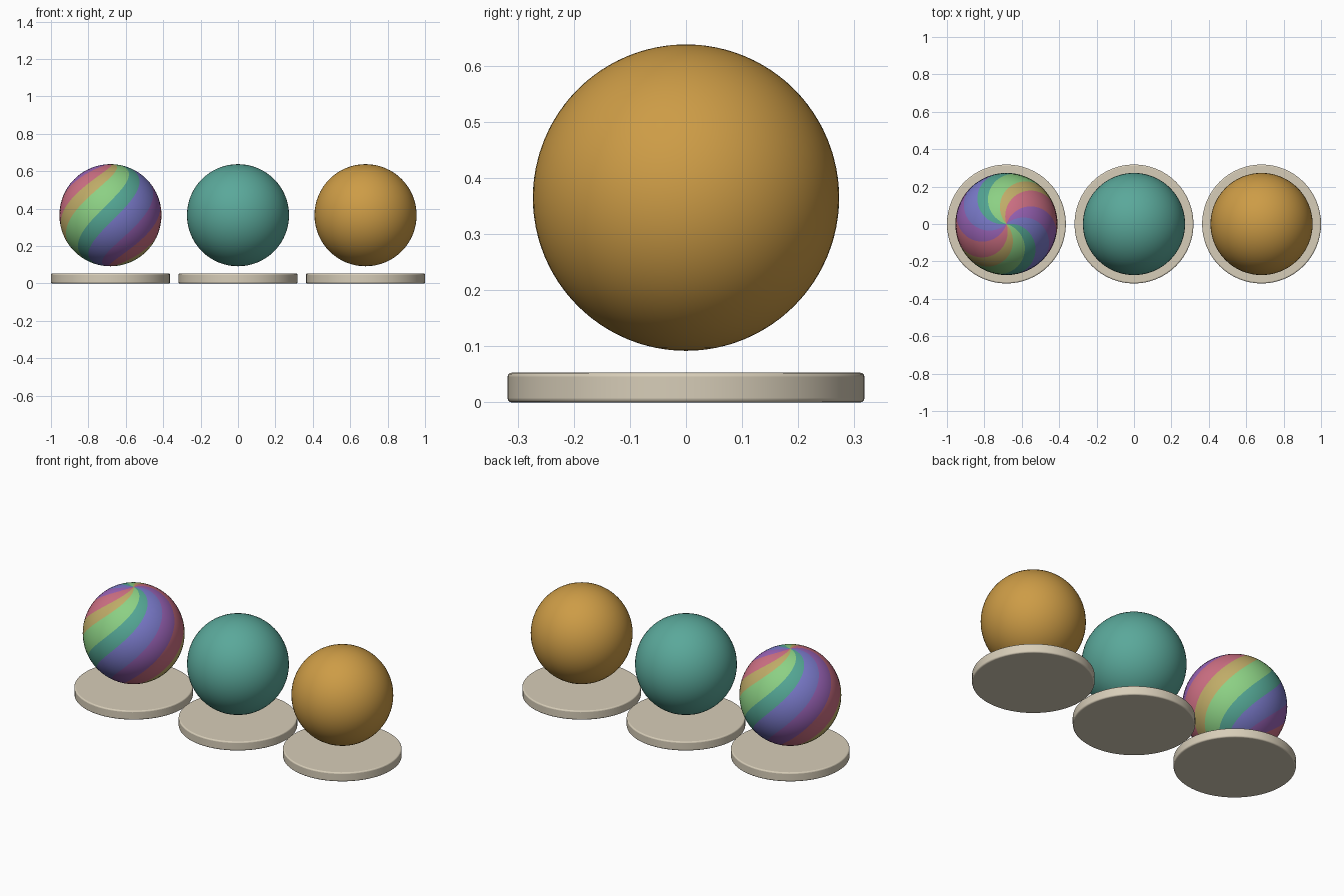
import bpy, bmesh, math

if "Cube" in bpy.data.objects:
    bpy.data.objects.remove(bpy.data.objects["Cube"])

R, ZC, STEP = 0.273, 0.365, 0.682      # ball radius, ball height, spacing
DISC_R, DISC_H = 0.318, 0.053


def material(name, rgb):
    m = bpy.data.materials.new(name)
    lin = [((c / 255 + 0.055) / 1.055) ** 2.4 for c in rgb]
    m.diffuse_color = (*lin, 1)
    m.use_nodes = True
    m.node_tree.nodes["Principled BSDF"].inputs["Base Color"].default_value = m.diffuse_color
    return m


stone = material("stone", (215, 205, 184))
teal = material("teal", (90, 168, 154))
amber = material("amber", (205, 156, 70))
# each stripe: material, start and end angle from the front at the equator
stripes = [
    (material("pink stripe", (206, 112, 132)), -108, -72),
    (material("tan stripe", (192, 172, 104)), -72, -48),
    (material("green stripe", (140, 208, 132)), -48, -16),
    (material("teal stripe", (84, 166, 148)), -16, 8),
    (material("blue stripe", (122, 122, 202)), 8, 42),
    (material("purple stripe", (155, 100, 184)), 42, 72),
]


def add_disc(name, x):
    bpy.ops.mesh.primitive_cylinder_add(vertices=64, radius=DISC_R, depth=DISC_H,
                                        location=(x, 0, DISC_H / 2))
    ob = bpy.context.object
    ob.name = name
    ob.data.materials.append(stone)
    bev = ob.modifiers.new("rounded_rim", 'BEVEL')
    bev.width, bev.segments = 0.007, 3
    bev.limit_method, bev.angle_limit = 'ANGLE', math.radians(40)
    bpy.ops.object.shade_smooth_by_angle(angle=math.radians(35))


def add_ball(name, x, mat):
    bpy.ops.mesh.primitive_uv_sphere_add(segments=64, ring_count=32, radius=R,
                                         location=(x, 0, ZC))
    ob = bpy.context.object
    ob.name = name
    ob.data.materials.append(mat)
    bpy.ops.object.shade_smooth()


def add_striped_ball(name, x, rings=48, cuts=6):
    # the columns of the sphere twist with latitude, so stripe edges are mesh edges
    cols = []
    for turn in (0, 180):
        for i, (_, a, b) in enumerate(stripes):
            cols += [(turn + a + (b - a) * k / cuts, i) for k in range(cuts)]
    n = len(cols)
    bm = bmesh.new()
    rows = []
    for j in range(1, rings):
        lat = -90 + 180 * j / rings
        c, s = math.cos(math.radians(lat)), math.sin(math.radians(lat))
        row = []
        for off, _ in cols:
            phi = math.radians(off - 90 + lat)
            row.append(bm.verts.new((R * c * math.cos(phi), R * c * math.sin(phi), R * s)))
        rows.append(row)
    south, north = bm.verts.new((0, 0, -R)), bm.verts.new((0, 0, R))
    for k in range(n):
        k2 = (k + 1) % n
        faces = [bm.faces.new((south, rows[0][k2], rows[0][k])),
                 bm.faces.new((north, rows[-1][k], rows[-1][k2]))]
        for lo, hi in zip(rows, rows[1:]):
            faces.append(bm.faces.new((lo[k], lo[k2], hi[k2], hi[k])))
        for f in faces:
            f.material_index = cols[k][1]
            f.smooth = True
    me = bpy.data.meshes.new(name)
    bm.to_mesh(me)
    bm.free()
    for m, _, _ in stripes:
        me.materials.append(m)
    ob = bpy.data.objects.new(name, me)
    ob.location = (x, 0, ZC)
    bpy.context.collection.objects.link(ob)


# three display discs with a ball floating over each
for label, x in (("left", -STEP), ("middle", 0), ("right", STEP)):
    add_disc(label + "_disc", x)
add_striped_ball("striped_ball", -STEP)
add_ball("teal_ball", 0, teal)
add_ball("amber_ball", STEP, amber)
